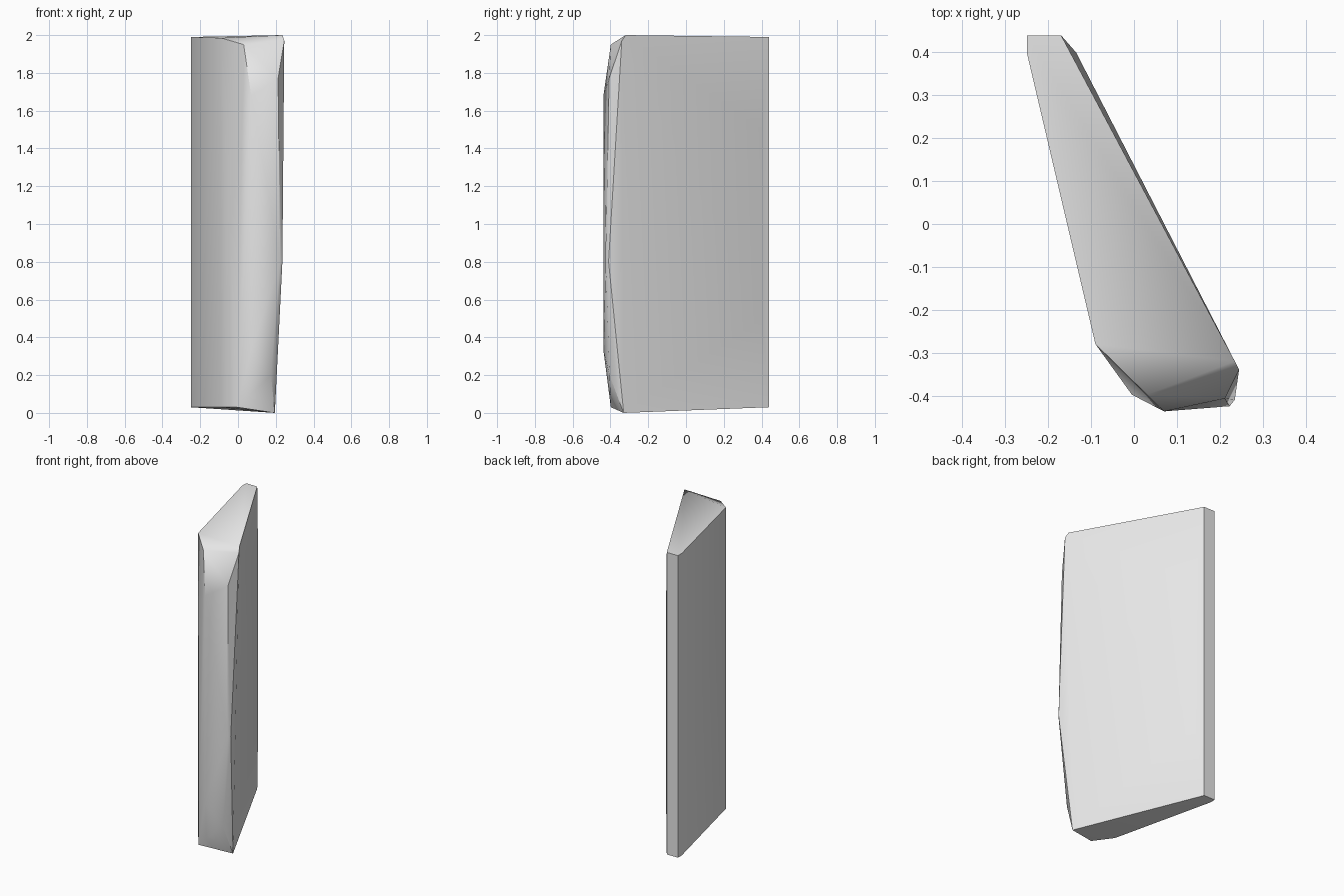
import bpy
import bmesh
import math

cube = bpy.data.objects.get("Cube")
if cube:
    bpy.data.objects.remove(cube, do_unlink=True)

# One plain grey material
grey = bpy.data.materials.new("light_grey")
grey.use_nodes = True
color = (0.8, 0.8, 0.8, 1.0)
grey.diffuse_color = color
grey.node_tree.nodes["Principled BSDF"].inputs["Base Color"].default_value = color


def column(x, y, *heights):
    """Corner points stacked above one plan position."""
    return [(x, y, z) for z in heights]


points = []
# Narrow back edge and broad flat side
points += column(-0.25, 0.44, 0.03, 1.99)
points += column(-0.25, 0.40, 0.03, 1.99)
points += column(-0.17, 0.44, 0.03, 1.99)
points += column(-0.09, -0.28, 0.03, 1.985)
# Slight swell on the other broad side
points += column(-0.135, 0.40, 0.5, 1.5)
# Rounded nose
points += column(0.07, -0.437, 0.33, 1.68)
points += [(0.03, -0.398, 1.95), (-0.005, -0.398, 0.03)]
# Worn corner between the nose and the broad side
points += [(0.235, -0.32, 2.0), (0.245, -0.34, 1.97),
           (0.235, -0.41, 0.8), (0.195, -0.33, 0.0)]
points += [(0.212, -0.407, 1.77), (0.223, -0.425, 0.8), (0.175, -0.405, 0.2)]

# Wrap the corner points into a closed faceted slab
bm = bmesh.new()
for p in points:
    bm.verts.new(p)
bmesh.ops.convex_hull(bm, input=bm.verts[:])
loose = [v for v in bm.verts if not v.link_faces]
bmesh.ops.delete(bm, geom=loose, context='VERTS')
bmesh.ops.dissolve_limit(bm, angle_limit=math.radians(0.5),
                         verts=bm.verts[:], edges=bm.edges[:])
bmesh.ops.recalc_face_normals(bm, faces=bm.faces[:])

mesh = bpy.data.meshes.new("wedge_slab")
bm.to_mesh(mesh)
bm.free()
mesh.materials.append(grey)
slab = bpy.data.objects.new("wedge_slab", mesh)
bpy.context.collection.objects.link(slab)

# Soften shallow angles, keep the real edges crisp
bpy.ops.object.select_all(action='DESELECT')
slab.select_set(True)
bpy.context.view_layer.objects.active = slab
bpy.ops.object.shade_smooth_by_angle(angle=math.radians(38))
